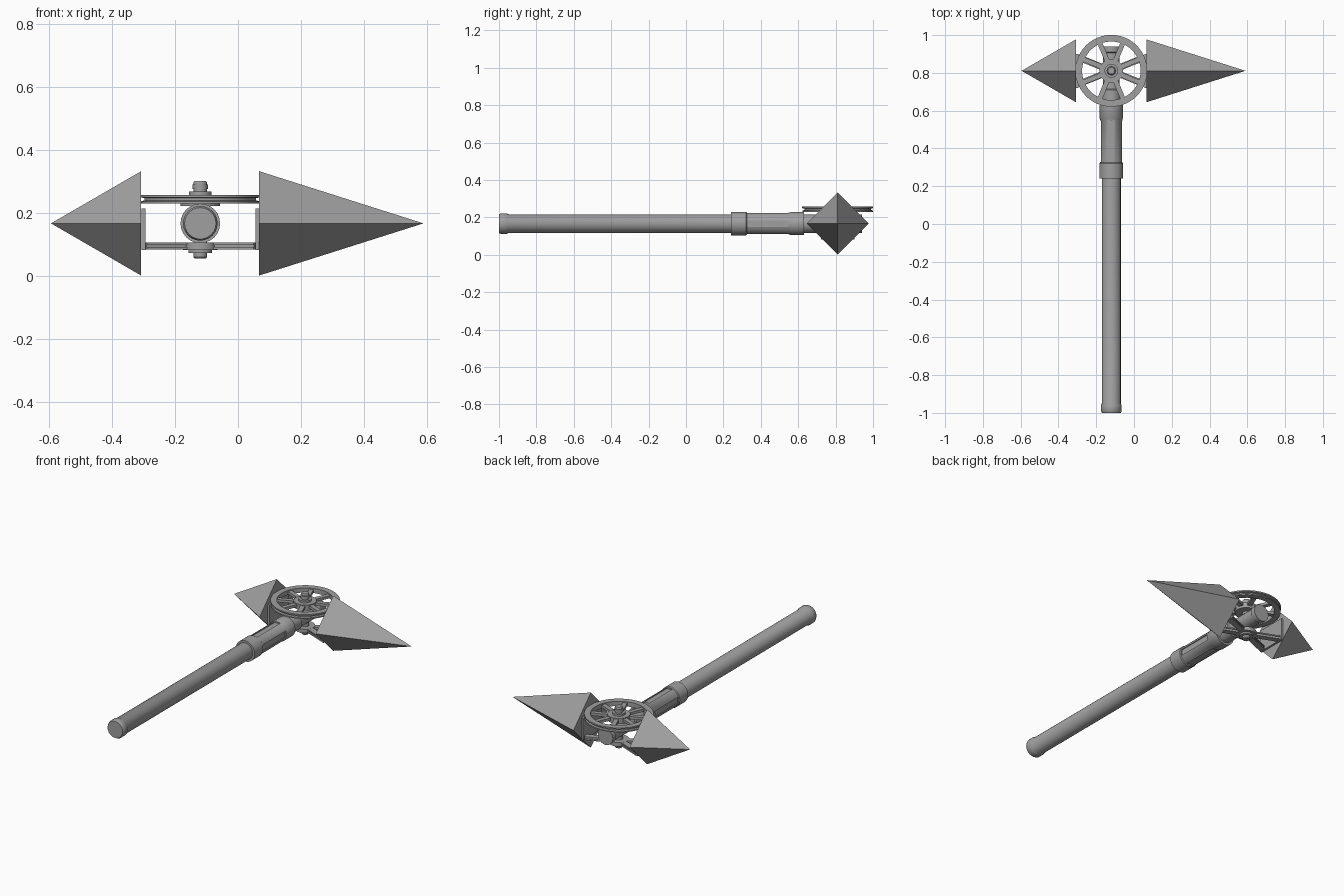
import bpy, bmesh, math
from mathutils import Matrix, Vector

cube = bpy.data.objects.get("Cube")
if cube:
    bpy.data.objects.remove(cube, do_unlink=True)

grey = bpy.data.materials.new("plain_grey")
grey.use_nodes = True
colour = (0.35, 0.35, 0.35, 1)
grey.diffuse_color = colour
grey.node_tree.nodes["Principled BSDF"].inputs["Base Color"].default_value = colour

CX, CY, CZ = -0.12, 0.811, 0.167          # head centre, on the shaft axis
HEAD = Matrix.Translation((CX, CY, 0))    # upright axis through the wheel
SHAFT = Matrix.Translation((CX, 0, CZ)) @ Matrix.Rotation(-math.pi / 2, 4, "X")


def finish(name, bm, smooth=False):
    bmesh.ops.remove_doubles(bm, verts=bm.verts, dist=1e-5)
    bmesh.ops.recalc_face_normals(bm, faces=bm.faces)
    mesh = bpy.data.meshes.new(name)
    bm.to_mesh(mesh)
    bm.free()
    mesh.materials.append(grey)
    ob = bpy.data.objects.new(name, mesh)
    bpy.context.collection.objects.link(ob)
    if smooth:
        bpy.ops.object.select_all(action="DESELECT")
        ob.select_set(True)
        bpy.context.view_layer.objects.active = ob
        bpy.ops.object.shade_smooth_by_angle(angle=math.radians(32))
    return ob


def lathe(name, profile, matrix, closed=False, sides=24):
    """Turn (radius, height) points about the local z axis."""
    bm = bmesh.new()
    verts = [bm.verts.new((r, 0, h)) for r, h in profile]
    pairs = list(zip(verts, verts[1:]))
    if closed:
        pairs.append((verts[-1], verts[0]))
    edges = [bm.edges.new(p) for p in pairs]
    bmesh.ops.spin(bm, geom=verts + edges, cent=(0, 0, 0), axis=(0, 0, 1),
                   angle=math.tau, steps=sides, use_duplicate=False)
    bmesh.ops.remove_doubles(bm, verts=bm.verts, dist=1e-5)
    bm.transform(matrix)
    return finish(name, bm, True)


def add_box(bm, centre, size, matrix=Matrix()):
    m = matrix @ Matrix.Translation(centre) @ Matrix.Diagonal((*size, 1))
    bmesh.ops.create_cube(bm, size=1, matrix=m)


# Shaft with pommel, narrowed neck and end cap
lathe("shaft", [(0, -1), (0.05, -1), (0.055, -0.99), (0.055, -0.96), (0.05, -0.95),
                (0.05, 0.71), (0.044, 0.715), (0.044, 0.905), (0.05, 0.91),
                (0.05, 0.94), (0, 0.94)], SHAFT)

# Collar sleeve with four long slots
collar = lathe("collar", [(0.045, 0.24), (0.063, 0.24), (0.063, 0.32), (0.059, 0.325),
                          (0.059, 0.555), (0.062, 0.56), (0.062, 0.63), (0.045, 0.63)],
               SHAFT, closed=True)
bm = bmesh.new()
for k in range(4):
    turn = SHAFT @ Matrix.Rotation(k * math.pi / 2, 4, "Z")
    add_box(bm, (0.075, 0, 0.437), (0.048, 0.036, 0.22), turn)
cutter = finish("slot_cutter", bm)
cutter.hide_render = True
mod = collar.modifiers.new("slots", "BOOLEAN")
mod.object, mod.operation, mod.solver = cutter, "DIFFERENCE", "EXACT"
bpy.context.view_layer.objects.active = collar
bpy.ops.object.modifier_apply(modifier=mod.name)
bpy.data.objects.remove(cutter, do_unlink=True)

# Grooved wheel rim, hub and spokes
lathe("wheel_rim", [(0.155, 0.23), (0.188, 0.23), (0.188, 0.237), (0.178, 0.24),
                    (0.178, 0.247), (0.19, 0.25), (0.19, 0.258), (0.155, 0.258)],
      HEAD, closed=True, sides=48)
lathe("wheel_hub", [(0, 0.222), (0.063, 0.222), (0.063, 0.256), (0.036, 0.256),
                    (0.036, 0.268), (0, 0.268)], HEAD, sides=32)
bm = bmesh.new()
for k in range(8):
    turn = HEAD @ Matrix.Rotation(math.radians(22.5 + 45 * k), 4, "Z")
    add_box(bm, (0.108, 0, 0.243), (0.11, 0.026, 0.016), turn)
finish("wheel_spokes", bm)

# Axle through the shaft, with bolt ends above and below
lathe("axle", [(0, 0.055), (0.018, 0.055), (0.022, 0.06), (0.022, 0.296),
               (0.018, 0.302), (0, 0.302)], HEAD, sides=16)
lathe("axle_nut", [(0.015, 0.276), (0.025, 0.276), (0.025, 0.29), (0.015, 0.29)],
      HEAD, closed=True, sides=16)
lathe("lower_hub", [(0, 0.073), (0.038, 0.073), (0.038, 0.083), (0.055, 0.083),
                    (0.055, 0.106), (0, 0.106)], HEAD)

# Lower flanged arms reaching out to the two spikes
bm = bmesh.new()
for side in (0, 180):
    for tilt in (-22, 22):
        turn = HEAD @ Matrix.Rotation(math.radians(side + tilt), 4, "Z")
        for z, wide, high in ((0.088, 0.034, 0.008), (0.095, 0.024, 0.01), (0.102, 0.034, 0.007)):
            add_box(bm, (0.112, 0, z), (0.156, wide, high), turn)
finish("lower_arms", bm)

# Mounting plates behind the spikes
for name, sign in (("left", 1), ("right", -1)):
    bm = bmesh.new()
    add_box(bm, (CX + sign * 0.181, CY, 0.149), (0.012, 0.18, 0.132))
    finish(name + "_mount_plate", bm)

# Four-sided spikes standing on edge
for name, base, tip in (("left_spike", 0.067, 0.59), ("right_spike", -0.308, -0.595)):
    bm = bmesh.new()
    ring = []
    for k in range(4):
        a = k * math.pi / 2
        ring.append(bm.verts.new((base, CY + 0.166 * math.cos(a), CZ + 0.166 * math.sin(a))))
    point = bm.verts.new(Vector((tip, CY, CZ)))
    bm.faces.new(ring)
    for k in range(4):
        bm.faces.new((ring[k], ring[(k + 1) % 4], point))
    finish(name, bm)
